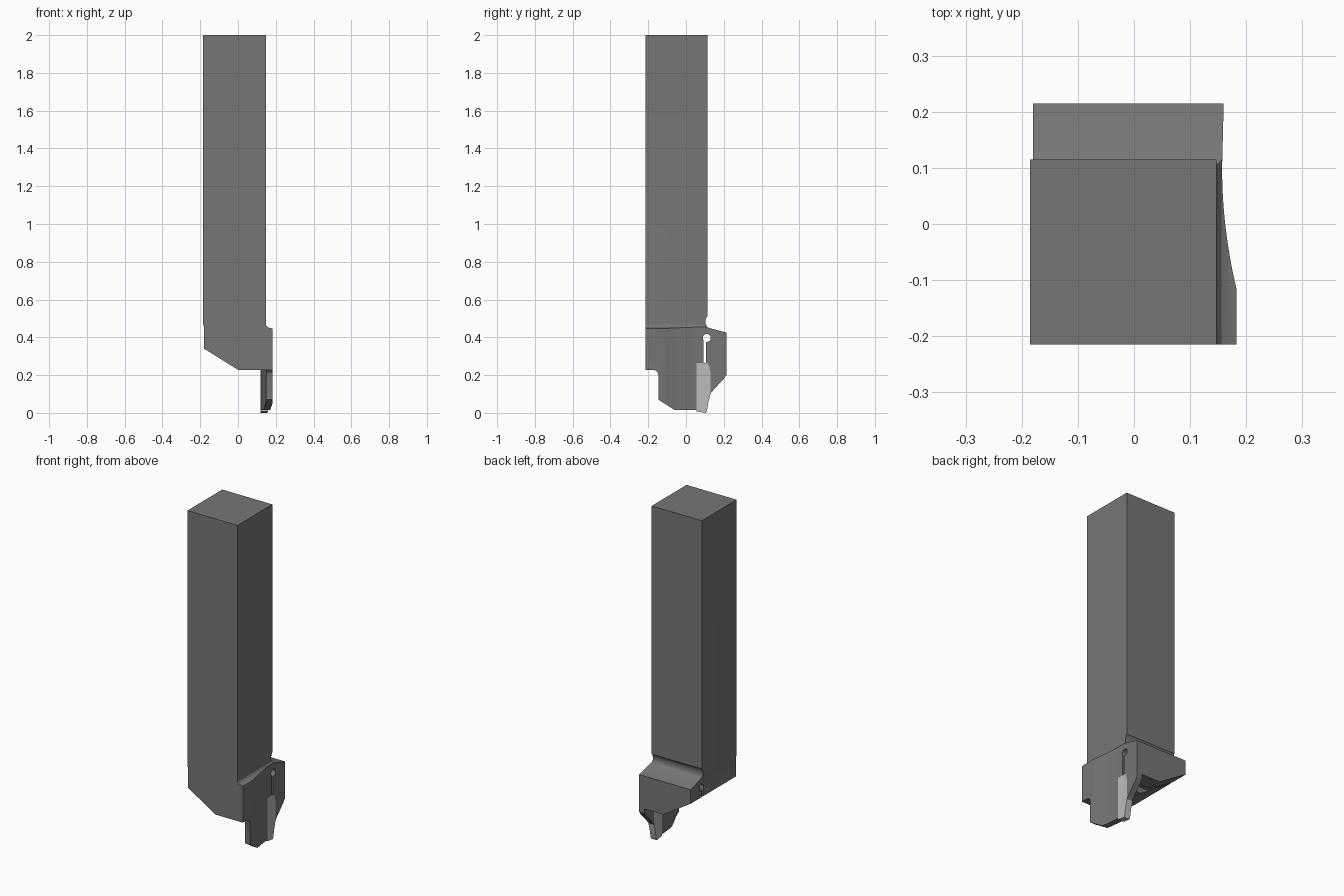
import bpy, bmesh, math
from mathutils import Vector

if "Cube" in bpy.data.objects:
    bpy.data.objects.remove(bpy.data.objects["Cube"])


def prism(name, pts, axis, lo, hi):
    """Extrude a 2D profile: axis 'x' takes (y,z), 'y' takes (x,z), 'z' takes (x,y)."""
    place = {'x': lambda a, b, t: (t, a, b),
             'y': lambda a, b, t: (a, t, b),
             'z': lambda a, b, t: (a, b, t)}[axis]
    bm = bmesh.new()
    face = bm.faces.new([bm.verts.new(place(a, b, lo)) for a, b in pts])
    ext = bmesh.ops.extrude_face_region(bm, geom=[face])
    move = Vector(place(0, 0, hi - lo))
    for v in ext['geom']:
        if isinstance(v, bmesh.types.BMVert):
            v.co += move
    bmesh.ops.recalc_face_normals(bm, faces=bm.faces)
    mesh = bpy.data.meshes.new(name)
    bm.to_mesh(mesh)
    bm.free()
    ob = bpy.data.objects.new(name, mesh)
    bpy.context.collection.objects.link(ob)
    return ob


def boolean(ob, other, op):
    bpy.context.view_layer.objects.active = ob
    mod = ob.modifiers.new(op, 'BOOLEAN')
    mod.operation, mod.object, mod.solver = op, other, 'EXACT'
    bpy.ops.object.modifier_apply(modifier=mod.name)
    bpy.data.objects.remove(other)


def finish(ob, grey):
    mat = bpy.data.materials.new(ob.name + "_grey")
    mat.diffuse_color = (grey, grey, grey, 1)
    mat.use_nodes = True
    mat.node_tree.nodes["Principled BSDF"].inputs["Base Color"].default_value = mat.diffuse_color
    ob.data.materials.clear()
    ob.data.materials.append(mat)
    bpy.ops.object.select_all(action='DESELECT')
    ob.select_set(True)
    bpy.context.view_layer.objects.active = ob
    bpy.ops.object.shade_smooth_by_angle(angle=math.radians(25))


# concave sweep of the cutting side, as seen from above
N = 14
sweep = []
for i in range(N + 1):
    y = -0.117 + 0.217 * i / N
    sweep.append((0.157 + 0.026 * ((0.1 - y) / 0.217) ** 2, y))
sweep = [(0.1832, -0.3)] + sweep + [(0.160, 0.22), (0.161, 0.3)]


def side_cutter():
    return prism("side_cutter", sweep + [(0.4, 0.3), (0.4, -0.3)], 'z', -0.1, 0.6)


# shank and head in one front profile
holder = prism("tool_holder", [
    (-0.185, 2), (-0.185, 0.47), (-0.18, 0.455), (-0.18, 0.34), (0, 0.228),
    (0.2, 0.228), (0.2, 0.443), (0.168, 0.45), (0.156, 0.455), (0.149, 0.464),
    (0.147, 0.478), (0.147, 2)], 'y', -0.215, 0.215)

# relief behind the shank, with sloped head top and rounded undercut
boolean(holder, prism("back_cutter", [
    (0.3, 0.4026), (0.215, 0.425), (0.121, 0.45), (0.111, 0.457), (0.105, 0.467),
    (0.103, 0.48), (0.104, 0.493), (0.108, 0.505), (0.115, 0.513),
    (0.115, 2.1), (0.3, 2.1)], 'x', -0.4, 0.4), 'DIFFERENCE')

# curved support blade: side outline limited to a thin curved band
blade = prism("support_blade", [
    (-0.175, 0.26), (-0.175, 0.228), (-0.160, 0.224), (-0.150, 0.214),
    (-0.146, 0.2), (-0.146, 0.07), (-0.06, 0.015), (0.08, 0.015), (0.12, 0.08),
    (0.132, 0.105), (0.148, 0.125), (0.2, 0.18), (0.215, 0.202),
    (0.215, 0.26)], 'x', 0.05, 0.25)
inner = [(x - 0.036, y) for x, y in sweep]
boolean(blade, prism("band", inner + [(0.24, 0.3), (0.24, -0.3)], 'z', -0.1, 0.4),
        'INTERSECT')
boolean(holder, blade, 'UNION')
boolean(holder, side_cutter(), 'DIFFERENCE')

# insert pocket, relief slot and round hole
insert_outline = [(0.055, 0.008), (0.105, 0.0), (0.111, 0.012), (0.118, 0.055),
                  (0.13, 0.1), (0.13, 0.21), (0.122, 0.25), (0.112, 0.265),
                  (0.055, 0.265)]
pocket = [(0.055, -0.05), (0.105, -0.05)] + insert_outline[1:]
boolean(holder, prism("pocket", pocket, 'x', -0.4, 0.4), 'DIFFERENCE')
boolean(holder, prism("slot", [(0.092, 0.25), (0.105, 0.25), (0.105, 0.398),
                               (0.092, 0.398)], 'x', -0.4, 0.4), 'DIFFERENCE')
hole = [(0.11 + 0.021 * math.cos(a), 0.397 + 0.021 * math.sin(a))
        for a in (2 * math.pi * i / 24 for i in range(24))]
boolean(holder, prism("hole", hole, 'x', -0.4, 0.4), 'DIFFERENCE')
finish(holder, 0.18)

# cutting insert
insert = prism("cutting_insert", insert_outline, 'x', 0.12, 0.25)
boolean(insert, side_cutter(), 'DIFFERENCE')
finish(insert, 0.5)
